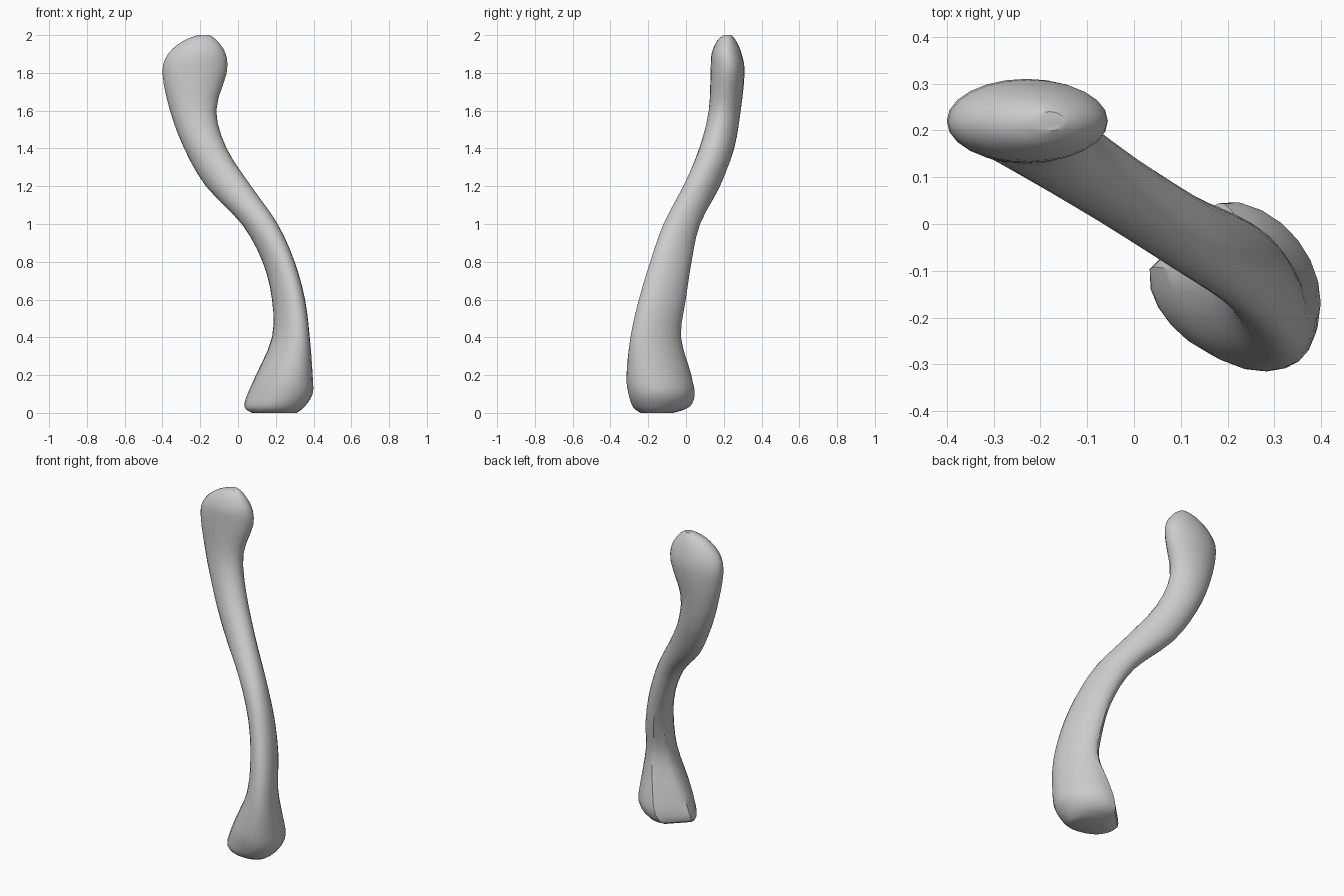
import bpy
import bmesh
import math
from mathutils import Vector

SIDES = 24
STEPS = 3

cube = bpy.data.objects.get("Cube")
if cube:
    bpy.data.objects.remove(cube, do_unlink=True)

# Single bone colour
bone_grey = bpy.data.materials.new("bone_grey")
bone_grey.use_nodes = True
colour = (0.6, 0.6, 0.6, 1)
bone_grey.diffuse_color = colour
shader = bone_grey.node_tree.nodes["Principled BSDF"]
shader.inputs["Base Color"].default_value = colour
shader.inputs["Roughness"].default_value = 0.7

# Key sections: height, x from, x to, y from, y to, diagonal skew
SECTIONS = [
    (0, .07, .31, -.24, -.07, -.2),
    (.03, .03, .35, -.28, .02, -.2),
    (.1, .05, .395, -.305, .05, -.2),
    (.2, .095, .395, -.315, .03, -.25),
    (.4, .18, .38, -.295, -.025, -.4),
    (.6, .18, .355, -.25, 0, -.4),
    (.8, .13, .3, -.19, .03, -.4),
    (1, .02, .21, -.12, .075, -.4),
    (1.2, -.17, .07, -.015, .18, -.45),
    (1.4, -.285, -.06, .07, .255, -.25),
    (1.6, -.36, -.115, .12, .29, -.1),
    (1.8, -.4, -.06, .13, .31, 0),
    (1.9, -.37, -.065, .135, .295, 0),
    (1.97, -.29, -.11, .165, .265, 0),
    (2, -.21, -.15, .2, .24, 0),
]


def spline(points, steps):
    """Smoothly interpolate a list of vectors."""
    result = []
    last = len(points) - 1
    for i in range(last):
        a, b = points[max(i - 1, 0)], points[i]
        c, d = points[i + 1], points[min(i + 2, last)]
        for k in range(steps):
            t = k / steps
            result.append(b + (c - a) * (t / 2)
                          + (a * 2 - b * 5 + c * 4 - d) * (t * t / 2)
                          + (b * 3 - a - c * 3 + d) * (t ** 3 / 2))
    result.append(points[last])
    return result


def section_ring(bm, section):
    """Skewed oval with its inner side flattened towards the wide foot."""
    z, x_from, x_to, y_from, y_to, skew = section
    rx, ry = (x_to - x_from) / 2, (y_to - y_from) / 2
    phase = math.acos(skew)
    reach = math.sqrt((rx * rx + ry * ry - 2 * rx * ry * skew) / 2)
    limit = -reach * (.75 + .3 * z)
    ring = []
    for i in range(SIDES):
        angle = math.tau * i / SIDES
        x, y = rx * math.cos(angle), ry * math.cos(angle - phase)
        depth = (x - y) / math.sqrt(2)
        if depth < limit:
            push = (limit - depth) / math.sqrt(2)
            x, y = x + push, y - push
        ring.append(bm.verts.new(((x_from + x_to) / 2 + x,
                                  (y_from + y_to) / 2 + y, z)))
    return ring


# Curved bone shaft with flared foot and rounded head
bm = bmesh.new()
rings = [section_ring(bm, s) for s in spline([Vector(s) for s in SECTIONS], STEPS)]
for low, high in zip(rings, rings[1:]):
    for i in range(SIDES):
        j = (i + 1) % SIDES
        bm.faces.new((low[i], low[j], high[j], high[i]))
bm.faces.new(rings[0][::-1])
bm.faces.new(rings[-1])
bmesh.ops.recalc_face_normals(bm, faces=bm.faces[:])

mesh = bpy.data.meshes.new("curved_bone")
bm.to_mesh(mesh)
bm.free()
mesh.materials.append(bone_grey)
bone = bpy.data.objects.new("curved_bone", mesh)
bpy.context.collection.objects.link(bone)

# Smooth surface with a crisp rim around the foot
bpy.ops.object.select_all(action="DESELECT")
bone.select_set(True)
bpy.context.view_layer.objects.active = bone
bpy.ops.object.shade_smooth_by_angle(angle=math.radians(35))
